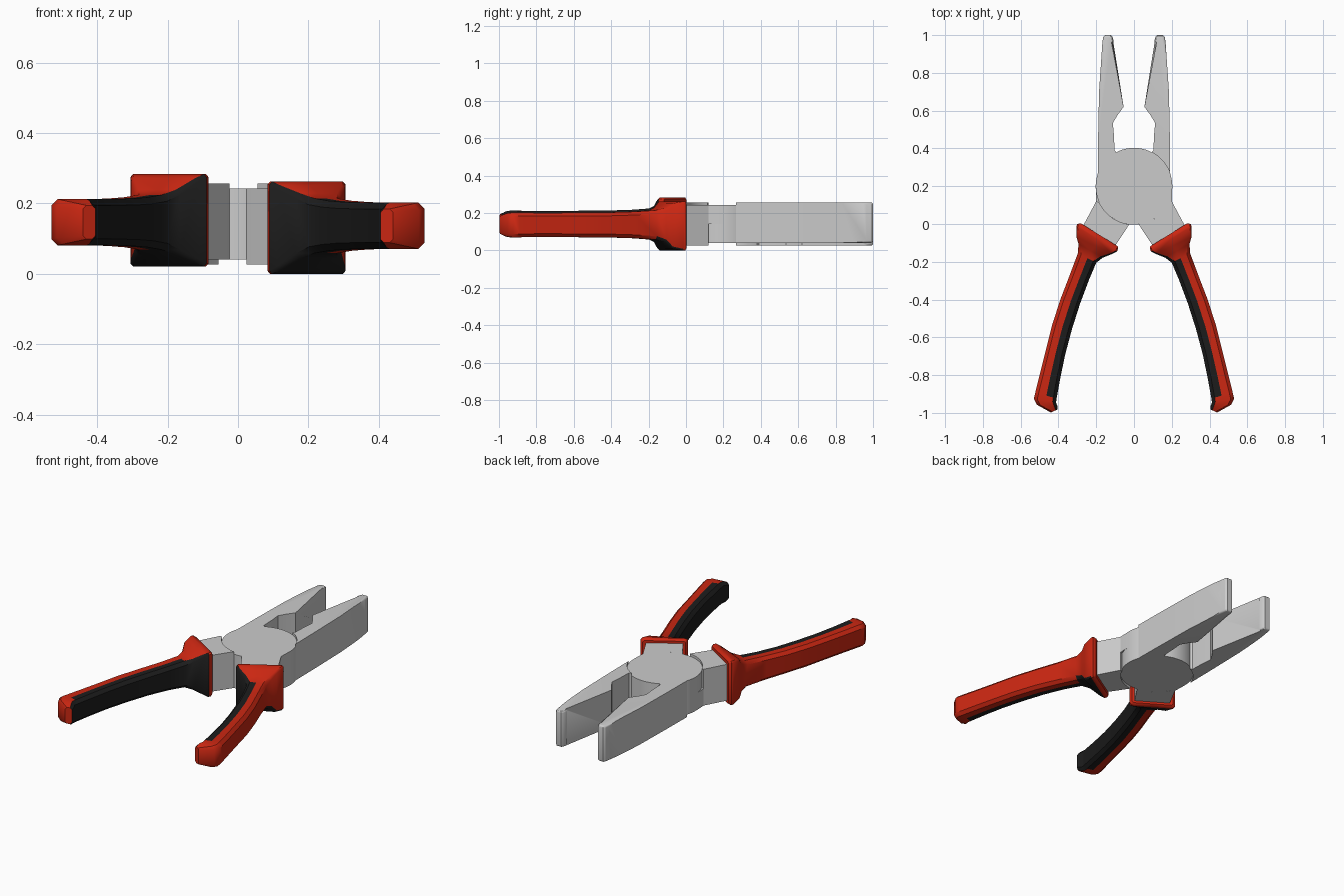
import bpy, bmesh
from math import sin, cos, radians

if "Cube" in bpy.data.objects:
    bpy.data.objects.remove(bpy.data.objects["Cube"], do_unlink=True)


def material(name, rgb):
    m = bpy.data.materials.new(name)
    m.use_nodes = True
    m.diffuse_color = (*rgb, 1)
    bsdf = m.node_tree.nodes["Principled BSDF"]
    bsdf.inputs["Base Color"].default_value = (*rgb, 1)
    bsdf.inputs["Roughness"].default_value = 0.5
    return m


STEEL = material("steel grey", (0.6, 0.6, 0.6))
RED = material("grip red", (0.6, 0.02, 0.006))
BLACK = material("grip black", (0.012, 0.012, 0.012))

MID = 0.1415            # height of the joint plane
LOW, HIGH = MID - 0.1155, MID + 0.1005
PIVOT_Y, RADIUS = 0.2, 0.203


def finish(bm, name, mats, angle):
    bmesh.ops.recalc_face_normals(bm, faces=bm.faces)
    mesh = bpy.data.meshes.new(name)
    bm.to_mesh(mesh)
    bm.free()
    for m in mats:
        mesh.materials.append(m)
    ob = bpy.data.objects.new(name, mesh)
    bpy.context.collection.objects.link(ob)
    bpy.ops.object.select_all(action='DESELECT')
    ob.select_set(True)
    bpy.context.view_layer.objects.active = ob
    bpy.ops.object.shade_smooth_by_angle(angle=radians(angle))
    return ob


def arc(start, end, steps):
    """Points on the round joint, angles in degrees."""
    angles = [radians(start + (end - start) * i / steps) for i in range(steps + 1)]
    return [(RADIUS * cos(a), PIVOT_Y + RADIUS * sin(a)) for a in angles]


def slab(name, outline, z0, z1, flip, round_tip=False):
    """Extrude an outline; flip turns it half round the long axis."""
    bm = bmesh.new()
    face = bm.faces.new([bm.verts.new((x, y, z0)) for x, y in outline])
    top = bmesh.ops.extrude_face_region(bm, geom=[face])
    for v in top["geom"]:
        if isinstance(v, bmesh.types.BMVert):
            v.co.z = z1
    if round_tip:
        tip = [e for e in bm.edges
               if min(v.co.y for v in e.verts) > 0.96
               and abs(e.verts[0].co.z - e.verts[1].co.z) < 0.001]
        bmesh.ops.bevel(bm, geom=tip, offset=0.012, segments=3, profile=0.5,
                        affect='EDGES')
    if flip:
        for v in bm.verts:
            v.co.x, v.co.z = -v.co.x, 2 * MID - v.co.z
    return finish(bm, name, [STEEL], 30)


# Steel outlines for one half; the other half is the same part turned over
jaw = arc(161, 117, 10) + [
    (-0.103, 0.39), (-0.106, 0.47), (-0.112, 0.535), (-0.088, 0.575),
    (-0.055, 0.62), (-0.108, 0.965), (-0.112, 0.988), (-0.122, 1.0),
    (-0.154, 1.0), (-0.163, 0.99), (-0.167, 0.965), (-0.185, 0.7), (-0.19, 0.45)]
joint = arc(0, 335, 56) + [(0.2, 0.12)]
arm = arc(-25, -83, 12) + [(0.04, -0.025), (0.11, -0.13), (0.275, -0.02), (0.2, 0.12)]

for side, flip in (("upper", False), ("lower", True)):
    slab(side + "_jaw", jaw, LOW, HIGH, flip, round_tip=True)
    slab(side + "_joint_disc", joint, MID, HIGH, flip)
    slab(side + "_arm", arm, LOW, HIGH, flip)

# Grip sections: outer x, y, inner x, y, half height, corner inset
SECTIONS = [
    (0.282, 0.004, 0.086, -0.118, 0.124, 0.008),
    (0.300, 0.000, 0.084, -0.130, 0.131, 0.008),
    (0.305, -0.012, 0.090, -0.146, 0.131, 0.008),
    (0.304, -0.070, 0.112, -0.157, 0.120, 0.010),
    (0.294, -0.105, 0.165, -0.178, 0.092, 0.014),
    (0.297, -0.155, 0.200, -0.205, 0.078, 0.018),
    (0.340, -0.270, 0.238, -0.295, 0.071, 0.018),
    (0.390, -0.400, 0.285, -0.420, 0.067, 0.018),
    (0.435, -0.540, 0.328, -0.555, 0.066, 0.018),
    (0.470, -0.680, 0.364, -0.690, 0.065, 0.018),
    (0.500, -0.800, 0.390, -0.815, 0.065, 0.018),
    (0.522, -0.890, 0.410, -0.925, 0.066, 0.018),
    (0.530, -0.925, 0.413, -0.945, 0.066, 0.018),
    (0.514, -0.957, 0.404, -0.968, 0.062, 0.018),
    (0.440, -0.998, 0.405, -0.982, 0.048, 0.010)]
SPLIT = 0.48            # colour line across the top and underside
RIM_END, FLANGE_END, CAP_START = 2, 5, 11


def is_red(row, column):
    if row < RIM_END:
        return True
    if row < FLANGE_END:
        return column in (0, 1, 2, 3)
    if row >= CAP_START:
        return column not in (4, 5, 6)
    return column in (0, 1, 2, 8, 9)


def grip(name, side):
    bm = bmesh.new()
    rings = []
    for ox, oy, ix, iy, half, inset in SECTIONS:
        width = ((ox - ix) ** 2 + (oy - iy) ** 2) ** 0.5
        t = min(inset / width, 0.3)
        h = 1 - inset / half
        profile = [(1, -h), (1, h), (1 - t, 1), (SPLIT, 1), (t, 1),
                   (0, h), (0, -h), (t, -1), (SPLIT, -1), (1 - t, -1)]
        zc = MID - side * (0.0105 if half > 0.1 else 0.005)
        rings.append([bm.verts.new((side * (ix + (ox - ix) * a),
                                    iy + (oy - iy) * a, zc + half * b))
                      for a, b in profile])
    for row, (near, far) in enumerate(zip(rings, rings[1:])):
        for c in range(len(near)):
            d = (c + 1) % len(near)
            face = bm.faces.new((near[c], near[d], far[d], far[c]))
            face.material_index = 0 if is_red(row, c) else 1
    bm.faces.new(rings[0])
    bm.faces.new(rings[-1])
    return finish(bm, name, [RED, BLACK], 40)


grip("left_grip", 1)
grip("right_grip", -1)
